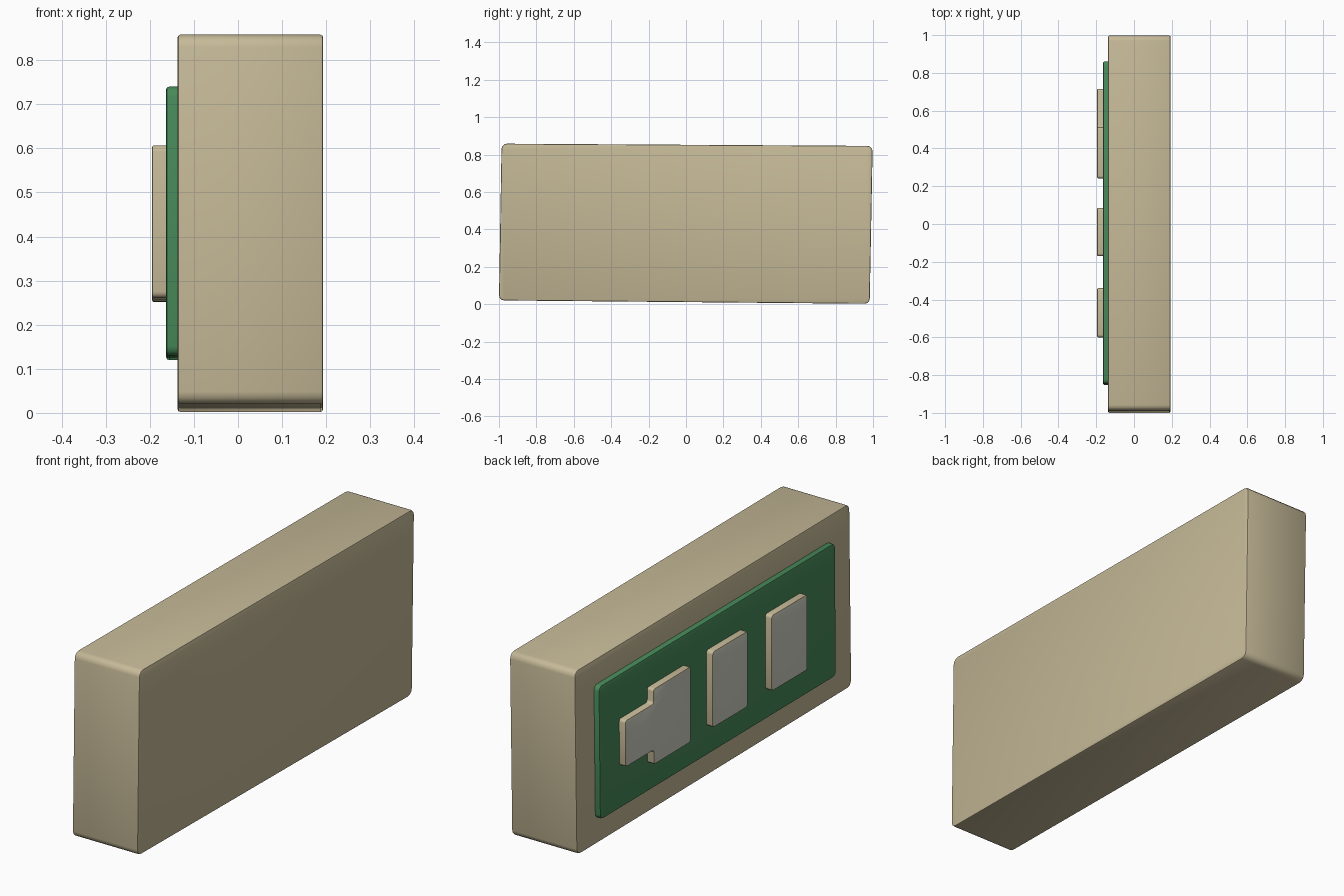
import bpy, bmesh

if "Cube" in bpy.data.objects:
    bpy.data.objects.remove(bpy.data.objects["Cube"])


def material(name, rgb):
    m = bpy.data.materials.new(name)
    m.diffuse_color = (*rgb, 1.0)
    m.use_nodes = True
    m.node_tree.nodes["Principled BSDF"].inputs["Base Color"].default_value = m.diffuse_color
    return m


beige = material("beige", (0.56, 0.485, 0.31))
green = material("green", (0.063, 0.25, 0.10))
pale_grey = material("pale_grey", (0.62, 0.62, 0.55))


def slab(name, outline, x0, x1, corner, rim, mats, both_rims=False):
    """Extrude a (y, z) outline from x0 to x1, round its corners and rims."""
    bm = bmesh.new()
    face = bm.faces.new([bm.verts.new((x0, y, z)) for y, z in outline])
    ext = bmesh.ops.extrude_face_region(bm, geom=[face])
    for v in ext["geom"]:
        if isinstance(v, bmesh.types.BMVert):
            v.co.x = x1
    bmesh.ops.recalc_face_normals(bm, faces=bm.faces[:])
    # rounded outline corners
    edges = [e for e in bm.edges if abs(e.verts[0].co.x - e.verts[1].co.x) > 1e-4]
    bmesh.ops.bevel(bm, geom=edges, offset=corner, segments=3, profile=0.5, affect='EDGES')
    # softened rims
    levels = [x0, x1] if both_rims else [x0]
    edges = [e for e in bm.edges
             if any(all(abs(v.co.x - x) < 1e-5 for v in e.verts) for x in levels)]
    bmesh.ops.bevel(bm, geom=edges, offset=rim, segments=2, profile=0.5, affect='EDGES')
    bm.normal_update()
    # second colour goes on the outward (-x) face
    for f in bm.faces:
        f.smooth = True
        if len(mats) > 1 and f.normal.x < -0.95:
            f.material_index = 1
    mesh = bpy.data.meshes.new(name)
    bm.to_mesh(mesh)
    bm.free()
    obj = bpy.data.objects.new(name, mesh)
    bpy.context.collection.objects.link(obj)
    for m in mats:
        mesh.materials.append(m)
    bpy.context.view_layer.objects.active = obj
    obj.select_set(True)
    bpy.ops.object.shade_smooth_by_angle(angle=0.6)
    obj.select_set(False)
    return obj


# Main block, very slightly skewed
slab("block", [(-1.0, 0.02), (0.982, 0.002), (0.998, 0.846), (-0.986, 0.858)],
     -0.137, 0.193, 0.028, 0.006, [beige], both_rims=True)

# Green panel on the -x side
slab("panel", [(-0.852, 0.130), (0.85, 0.12), (0.86, 0.731), (-0.845, 0.74)],
     -0.163, -0.13, 0.022, 0.006, [green])

# Two plain tiles
for i, (y0, y1, z0, z1) in enumerate([(-0.60, -0.34, 0.261, 0.607),
                                      (-0.17, 0.085, 0.257, 0.604)]):
    slab(f"tile_{i + 1}", [(y0, z0), (y1, z0), (y1, z1), (y0, z1)],
         -0.195, -0.158, 0.014, 0.005, [beige, pale_grey])

# Stepped tile with a side tab
slab("stepped_tile", [(0.242, 0.253), (0.51, 0.251), (0.51, 0.318), (0.713, 0.317),
                      (0.715, 0.53), (0.512, 0.531), (0.512, 0.597), (0.242, 0.599)],
     -0.195, -0.158, 0.012, 0.005, [beige, pale_grey])
